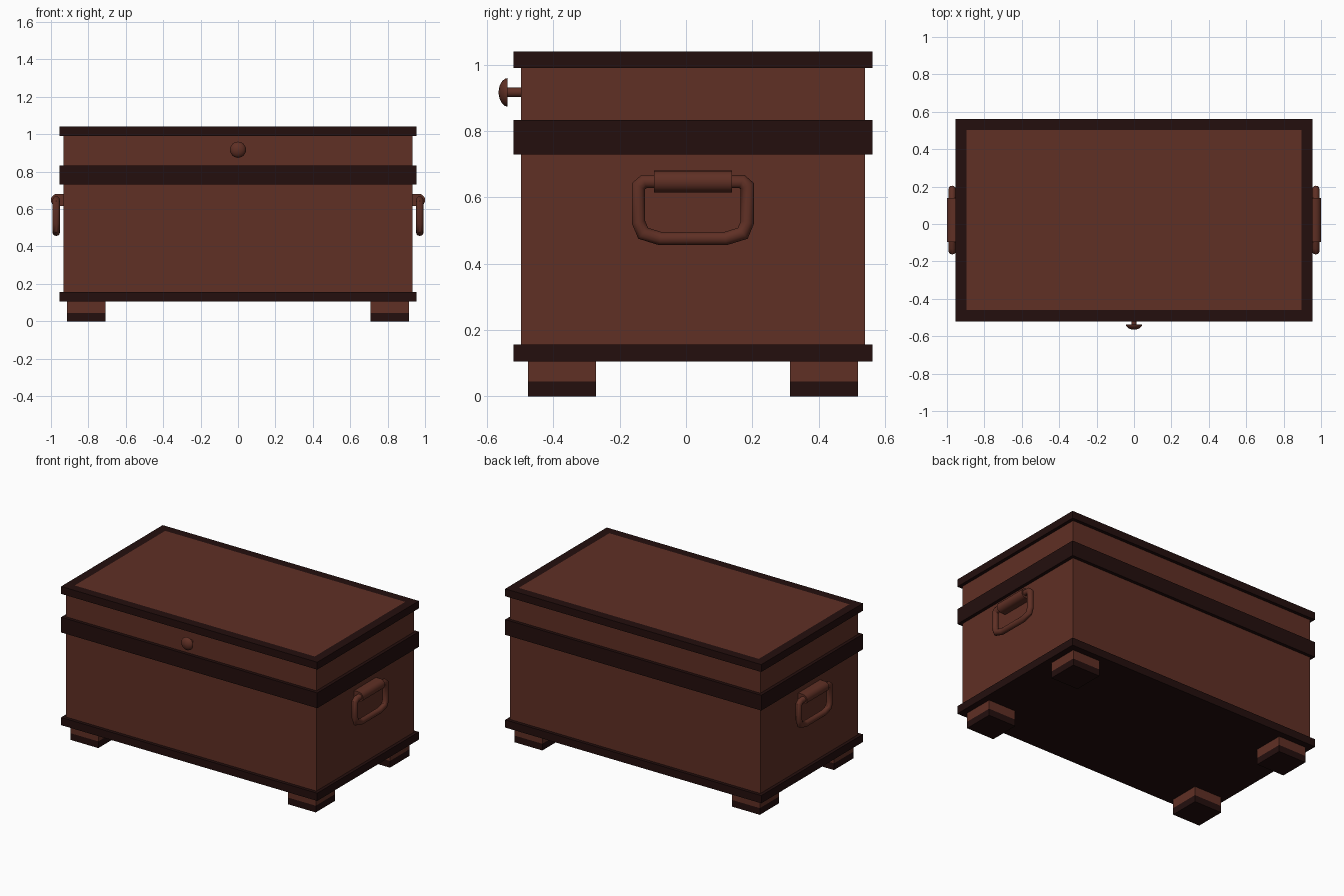
import bpy, bmesh, math
from mathutils import Vector

if "Cube" in bpy.data.objects:
    bpy.data.objects.remove(bpy.data.objects["Cube"])

CY = 0.021  # the box sits slightly behind the origin because of the knob


def material(name, rgb):
    m = bpy.data.materials.new(name)
    m.diffuse_color = (*rgb, 1)
    m.use_nodes = True
    m.node_tree.nodes["Principled BSDF"].inputs["Base Color"].default_value = m.diffuse_color
    return m


WOOD = material("red brown wood", (0.115, 0.029, 0.018))
DARK = material("dark trim", (0.017, 0.0045, 0.004))


def finish(name, bm, smooth=False):
    bmesh.ops.recalc_face_normals(bm, faces=bm.faces)
    me = bpy.data.meshes.new(name)
    bm.to_mesh(me)
    bm.free()
    me.materials.append(WOOD)
    me.materials.append(DARK)
    ob = bpy.data.objects.new(name, me)
    bpy.context.collection.objects.link(ob)
    if smooth:
        bpy.context.view_layer.objects.active = ob
        ob.select_set(True)
        bpy.ops.object.shade_smooth_by_angle(angle=math.radians(40))
        ob.select_set(False)
    return ob


def skin(bm, rings, mats=None, closed=False):
    """Join successive vertex rings with quads."""
    pairs = list(zip(rings, rings[1:] + rings[:1]))
    for k, (a, b) in enumerate(pairs if closed else pairs[:-1]):
        for i in range(len(a)):
            j = (i + 1) % len(a)
            f = bm.faces.new((a[i], a[j], b[j], b[i]))
            f.material_index = mats[k] if mats else 0


def stepped(name, steps, mats, cap_low=None, cap_high=None, cx=0, cy=CY):
    """Rectangular shell from (half width, half depth, z) steps."""
    bm = bmesh.new()
    rings = [[bm.verts.new((cx + sx * w, cy + sy * d, z))
              for sx, sy in ((-1, -1), (1, -1), (1, 1), (-1, 1))] for w, d, z in steps]
    skin(bm, rings, mats)
    for cap, ring in ((cap_low, rings[0]), (cap_high, rings[-1])):
        if cap is not None:
            bm.faces.new(ring).material_index = cap
    return finish(name, bm)


# Chest and lid: wall size, trim size and the panel on top
B, T, P = (0.933, 0.519), (0.955, 0.541), (0.895, 0.482)
stepped("chest", [(*T, 0.105), (*T, 0.157), (*B, 0.157), (*B, 0.73), (*T, 0.73), (*T, 0.782)],
        [1, 1, 0, 1, 1], cap_low=1)
stepped("lid", [(*T, 0.782), (*T, 0.833), (*B, 0.833), (*B, 0.99), (*T, 0.99), (*T, 1.04), (*P, 1.04)],
        [1, 1, 0, 1, 1, 1], cap_high=0)

# Four feet with dark soles
for sx, side in ((-1, "left"), (1, "right")):
    for sy, end in ((-1, "front"), (1, "back")):
        h = 0.103
        stepped(f"{end}_{side}_foot", [(h, h, 0), (h, h, 0.045), (h, h, 0.105)], [1, 0],
                cap_low=1, cx=sx * 0.811, cy=CY + sy * 0.395)


# Knob: turned profile of (radius, y)
bm = bmesh.new()
profile = [(0.014, -0.498), (0.014, -0.538), (0.043, -0.538), (0.041, -0.546),
           (0.033, -0.555), (0.02, -0.562), (0.004, -0.565)]
N = 24
rings = [[bm.verts.new((r * math.cos(2 * math.pi * i / N), y, 0.917 + r * math.sin(2 * math.pi * i / N)))
          for i in range(N)] for r, y in profile]
skin(bm, rings)
bm.faces.new(rings[-1])
finish("knob", bm, True)


# Side handles: a bail ring hanging in a rounded bracket
def handle(s, side):
    # Bail: tube swept round a closed loop in the y-z plane
    path = [(-0.128, 0.648), (-0.142, 0.634), (-0.142, 0.525), (-0.13, 0.492), (-0.085, 0.476),
            (0.085, 0.476), (0.13, 0.492), (0.142, 0.525), (0.142, 0.634), (0.128, 0.648)]
    pts = [Vector((s * 0.972, CY + y * 1.155, z)) for y, z in path]
    bm = bmesh.new()
    rings = []
    for i, p in enumerate(pts):
        a = (p - pts[i - 1]).normalized()
        b = (pts[(i + 1) % len(pts)] - p).normalized()
        t = (a + b).normalized()
        out = t.cross(Vector((1, 0, 0)))
        miter = 1 / max(0.6, t.dot(a))
        rings.append([bm.verts.new(p + 0.02 * (Vector((1, 0, 0)) * math.cos(q) + out * miter * math.sin(q)))
                      for q in (2 * math.pi * k / 12 for k in range(12))])
    skin(bm, rings, closed=True)
    finish(f"{side}_handle", bm, True)

    # Bracket: flat against the wall, half round outside
    section = [(0.93, 0.615)] + [(0.967 + 0.033 * math.cos(q), 0.648 + 0.033 * math.sin(q))
                                 for q in (math.pi * (k / 10 - 0.5) for k in range(11))] + [(0.93, 0.681)]
    bm = bmesh.new()
    rings = [[bm.verts.new((s * x, CY + y, z)) for x, z in section] for y in (-0.117, 0.117)]
    skin(bm, rings)
    for r in rings:
        bm.faces.new(r)
    finish(f"{side}_handle_bracket", bm, True)


handle(1, "right")
handle(-1, "left")
